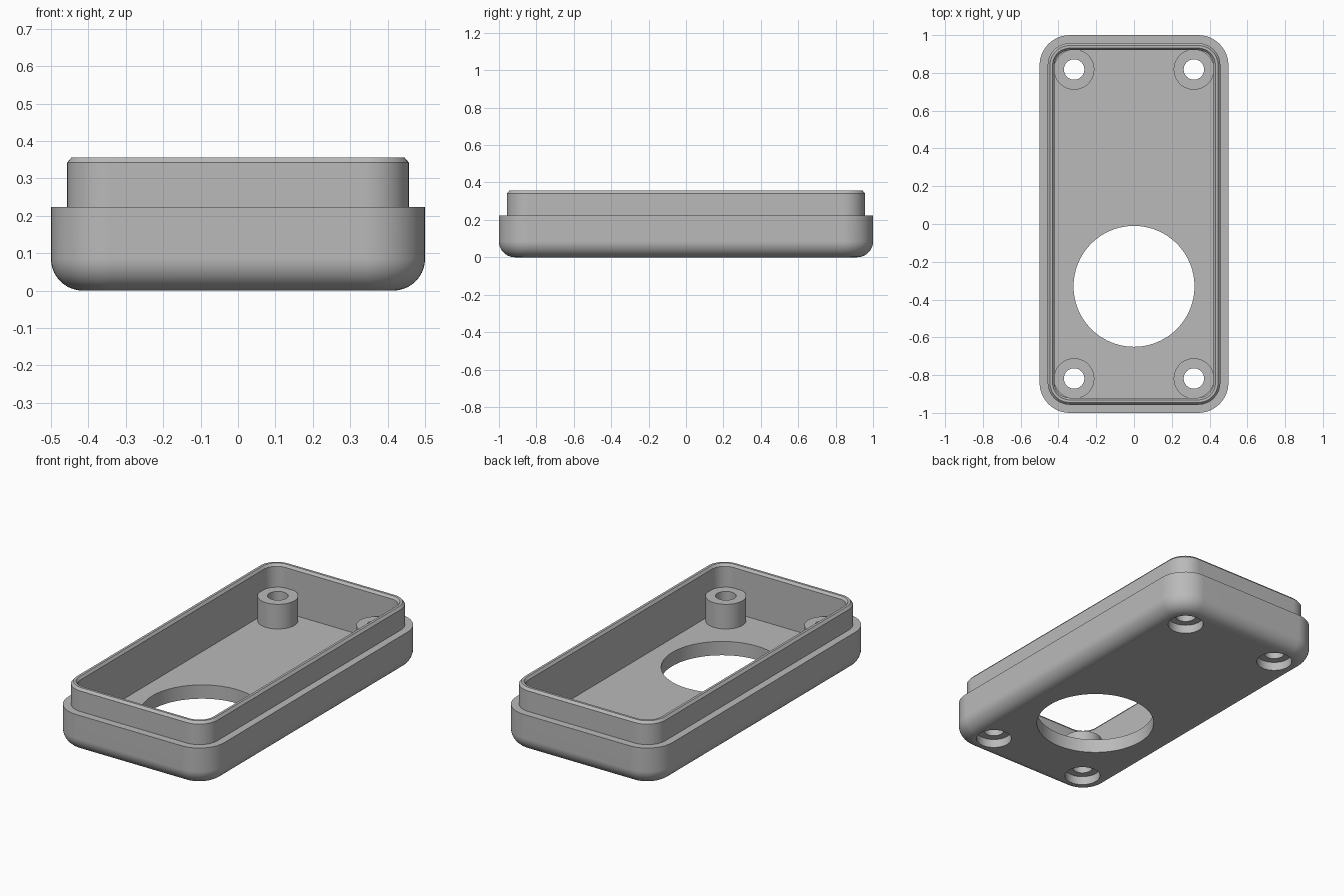
import bpy, bmesh, math

if "Cube" in bpy.data.objects:
    bpy.data.objects.remove(bpy.data.objects["Cube"])

grey = bpy.data.materials.new("plain grey")
grey.diffuse_color = (0.49, 0.49, 0.49, 1)
grey.use_nodes = True
grey.node_tree.nodes["Principled BSDF"].inputs["Base Color"].default_value = grey.diffuse_color

CX, CY, R = 0.34, 0.84, 0.16      # corner centres and outer corner radius
BOSSES = [(sx * 0.317, sy * 0.818) for sx in (-1, 1) for sy in (-1, 1)]
STEP, TOP, FLOOR, FILLET = 0.223, 0.356, 0.08, 0.085


def ring(bm, inset, z, n=12):
    """Rounded rectangle, inset from the outer wall, at height z."""
    r, out = R - inset, []
    for q, (sx, sy) in enumerate([(1, 1), (-1, 1), (-1, -1), (1, -1)]):
        for i in range(n + 1):
            a = math.pi / 2 * (q + i / n)
            out.append(bm.verts.new((sx * CX + r * math.cos(a), sy * CY + r * math.sin(a), z)))
    return out


def cylinder(name, x, y, r, z0, z1, n=64):
    bpy.ops.mesh.primitive_cylinder_add(vertices=n, radius=r, depth=z1 - z0,
                                        location=(x, y, (z0 + z1) / 2))
    ob = bpy.context.object
    ob.name = name
    ob.data.materials.append(grey)
    return ob


def combine(target, tool, op):
    mod = target.modifiers.new(op.lower(), 'BOOLEAN')
    mod.operation, mod.solver, mod.object = op, 'EXACT', tool
    bpy.context.view_layer.objects.active = target
    bpy.ops.object.modifier_apply(modifier=mod.name)
    bpy.data.objects.remove(tool)


# Shell: bottom fillet, step, chamfered lip, inner wall down to the floor
profile = []
for i in range(11):
    a = math.pi / 2 * i / 10
    profile.append((FILLET * (1 - math.sin(a)), FILLET * (1 - math.cos(a))))
profile += [(0, STEP), (0.043, STEP), (0.043, TOP - 0.014), (0.055, TOP),
            (0.069, TOP), (0.08, TOP - 0.014), (0.08, FLOOR)]
bm = bmesh.new()
rings = [ring(bm, inset, z) for inset, z in profile]
for a, b in zip(rings, rings[1:]):
    for i in range(len(a)):
        j = (i + 1) % len(a)
        bm.faces.new((a[i], a[j], b[j], b[i]))
bm.faces.new(rings[0][::-1])
bm.faces.new(rings[-1])
bmesh.ops.recalc_face_normals(bm, faces=bm.faces)
mesh = bpy.data.meshes.new("case_half")
bm.to_mesh(mesh)
bm.free()
mesh.materials.append(grey)
case = bpy.data.objects.new("case_half", mesh)
bpy.context.collection.objects.link(case)

# Screw bosses, then their through holes and the recesses underneath
for x, y in BOSSES:
    combine(case, cylinder("boss", x, y, 0.107, FLOOR - 0.02, STEP), 'UNION')
for x, y in BOSSES:
    combine(case, cylinder("screw_hole", x, y, 0.054, -0.1, 0.5, 48), 'DIFFERENCE')
    combine(case, cylinder("screw_recess", x, y, 0.096, -0.1, 0.05), 'DIFFERENCE')

# Large round opening through the floor
combine(case, cylinder("round_opening", 0, -0.33, 0.32, -0.1, 0.15, 96), 'DIFFERENCE')

# Smooth curves with crisp edges and flat large faces
bpy.ops.object.select_all(action='DESELECT')
case.select_set(True)
bpy.context.view_layer.objects.active = case
bpy.ops.object.shade_smooth_by_angle(angle=math.radians(30))
weighted = case.modifiers.new("flat_faces", 'WEIGHTED_NORMAL')
weighted.keep_sharp = True
